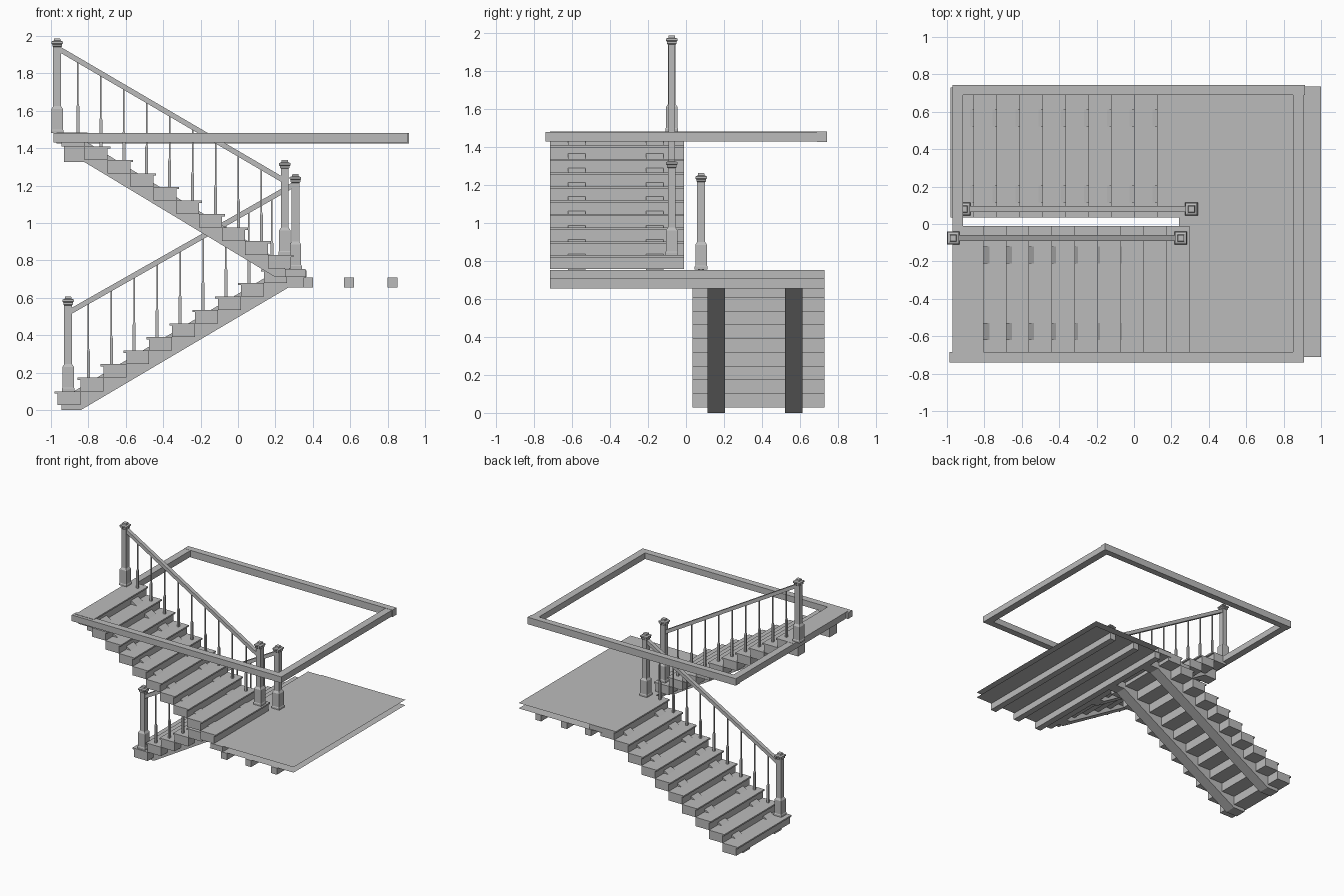
import bpy, bmesh
from mathutils import Vector

if "Cube" in bpy.data.objects:
    bpy.data.objects.remove(bpy.data.objects["Cube"], do_unlink=True)

grey = bpy.data.materials.new("plain grey")
grey.use_nodes = True
COLOUR = (0.5, 0.5, 0.5, 1)
grey.diffuse_color = COLOUR
grey.node_tree.nodes["Principled BSDF"].inputs["Base Color"].default_value = COLOUR


def finish(bm, name):
    bmesh.ops.recalc_face_normals(bm, faces=bm.faces)
    mesh = bpy.data.meshes.new(name)
    bm.to_mesh(mesh)
    bm.free()
    mesh.materials.append(grey)
    obj = bpy.data.objects.new(name, mesh)
    bpy.context.scene.collection.objects.link(obj)
    return obj


def add_prism(bm, outline, y0, y1):
    """Extrude an outline of (x, z) points from y0 to y1."""
    face = bm.faces.new([bm.verts.new((x, y0, z)) for x, z in outline])
    moved = bmesh.ops.extrude_face_region(bm, geom=[face])["geom"]
    verts = [v for v in moved if isinstance(v, bmesh.types.BMVert)]
    bmesh.ops.translate(bm, verts=verts, vec=(0, y1 - y0, 0))


def add_box(bm, x0, x1, y0, y1, z0, z1):
    add_prism(bm, [(x0, z0), (x1, z0), (x1, z1), (x0, z1)], y0, y1)


def add_turned(bm, x, y, z, rings):
    """Square post from (height, half width) rings."""
    previous = None
    for h, r in rings:
        ring = [bm.verts.new((x + a * r, y + b * r, z + h))
                for a, b in ((-1, -1), (1, -1), (1, 1), (-1, 1))]
        if previous:
            for i in range(4):
                j = (i + 1) % 4
                bm.faces.new((previous[i], previous[j], ring[j], ring[i]))
        else:
            bm.faces.new(ring[::-1])
        previous = ring
    bm.faces.new(previous)


RISE, RUN, STEPS = 0.0725, 0.1226, 10
NEWEL = [(0, .034), (.015, .034), (.02, .031), (.13, .031), (.145, .021),
         (.46, .021), (.465, .026), (.475, .026), (.48, .031), (.49, .031),
         (.495, .018), (.507, .016)]


def flight(name, nose, top, way, y0, y1, last_end, stringer, stringer_ys,
           newels, rail, rail_y, first_baluster):
    # Treads and the solid step bodies under them
    treads, bodies = bmesh.new(), bmesh.new()
    for k in range(STEPS):
        x, z = nose + way * RUN * k, top + RISE * k
        end = last_end if k == STEPS - 1 else x + way * (RUN + .015)
        add_box(treads, x, end, y0, y1, z - .012, z)
        add_box(bodies, x + way * .015, x + way * (RUN + .015), y0, y1,
                z - RISE, z - .012)
    finish(treads, name + "_treads")
    finish(bodies, name + "_step_bodies")

    # Sloping stringers
    bm = bmesh.new()
    for y in stringer_ys:
        add_prism(bm, stringer, y - .046, y + .046)
    finish(bm, name + "_stringers")

    # Newel posts
    bm = bmesh.new()
    for x, z in newels:
        add_turned(bm, x, rail_y, z, NEWEL)
    finish(bm, name + "_newel_posts")

    # Handrail
    (ax, az), (bx, bz) = rail
    t = .016
    bm = bmesh.new()
    add_prism(bm, [(ax, az - t), (bx, bz - t), (bx, bz + t), (ax, az + t)],
              rail_y - t, rail_y + t)
    finish(bm, name + "_handrail")

    # Balusters, one for each tread
    bm = bmesh.new()
    for k in range(STEPS - 1):
        x = first_baluster + way * RUN * k
        tread = int((x - nose) * way / RUN)
        z = top + RISE * tread
        height = az + (bz - az) * (x - ax) / (bx - ax) - z
        add_turned(bm, x, rail_y, z, [(0, .008), (.14, .008), (.155, .004),
                                      (height, .004)])
    finish(bm, name + "_balusters")


flight("lower_flight", -.98, .1, 1, .035, .73, .25,
       [(-.945, 0), (-.84, 0), (.27, .655), (.36, .655), (.36, .74),
        (.2, .74), (-.945, .06)],
       (.16, .567), [(-.908, .1), (.307, .755)],
       [(-.89, .53), (.29, 1.2)], .08, -.80)

flight("upper_flight", .298, .83, -1, -.715, -.01, -.97,
       [(.365, .71), (.2, .71), (-.82, 1.325), (-.93, 1.325), (-.93, 1.44),
        (-.82, 1.44), (.22, .8), (.26, .745), (.365, .745)],
       (-.165, -.575), [(.25, .83), (-.967, 1.48)],
       [(.232, 1.235), (-.948, 1.925)], -.075, .125)

# Landing: two thin sheets with joists beneath
for name, z in (("landing_floor", .754), ("landing_underside", .71)):
    bm = bmesh.new()
    bm.faces.new([bm.verts.new((x, y, z)) for x, y in
                  ((.24, -.71), (1, -.71), (1, .735), (.24, .735))])
    finish(bm, name)

bm = bmesh.new()
for x in (.375, .593, .826):
    add_box(bm, x - .026, x + .026, -.715, .73, .655, .709)
finish(bm, "landing_joists")

bm = bmesh.new()
add_box(bm, .25, .362, -.715, .73, .711, .753)
finish(bm, "landing_edge_block")

# Rectangular frame around the upper floor opening
bm = bmesh.new()
add_box(bm, -.987, .91, -.74, -.685, 1.43, 1.48)
add_box(bm, -.97, .915, .69, .742, 1.425, 1.482)
add_box(bm, -.97, -.913, -.685, .69, 1.43, 1.481)
add_box(bm, .85, .91, -.685, .69, 1.43, 1.48)
finish(bm, "upper_floor_frame")
